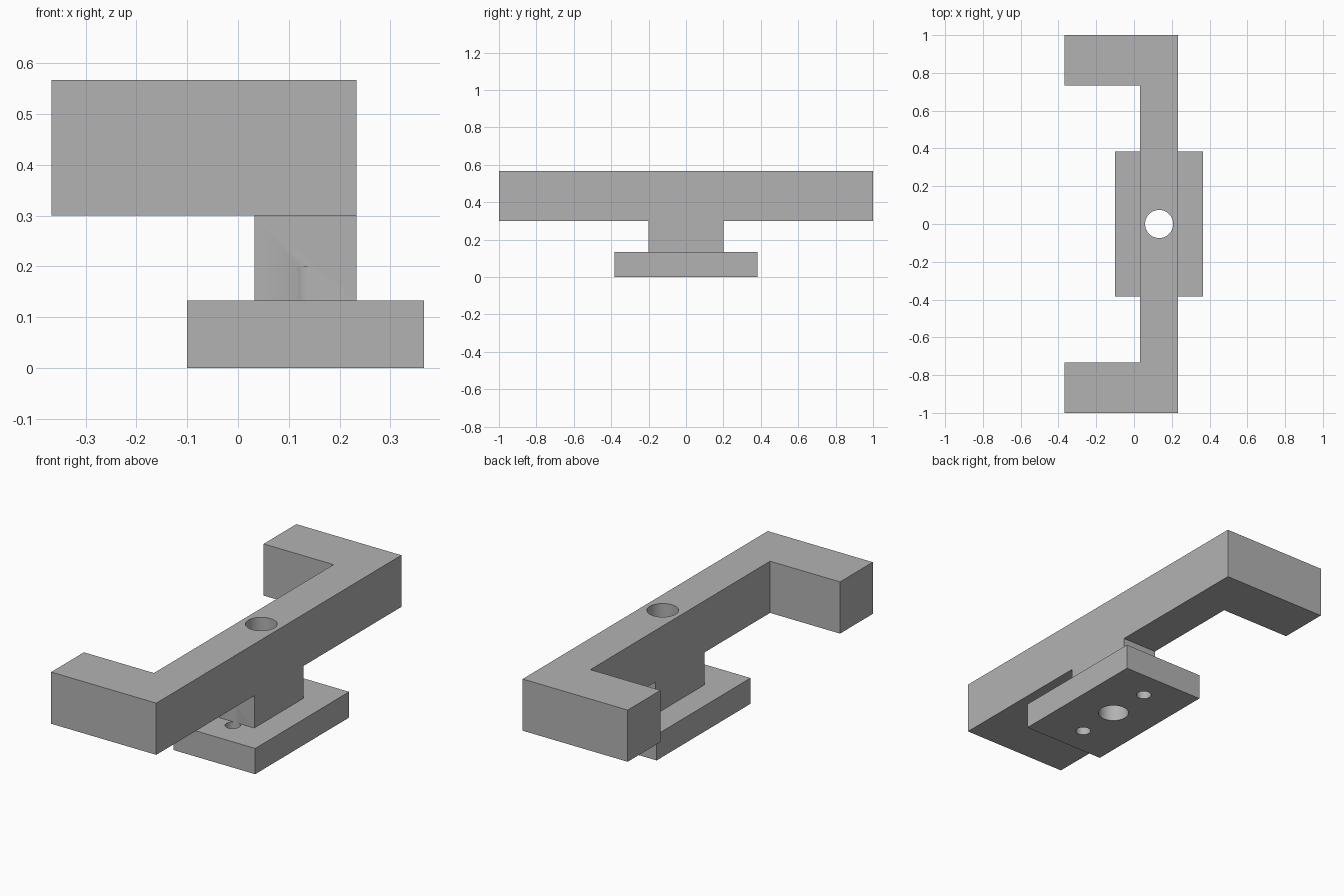
import bpy
import bmesh
import math

cube = bpy.data.objects.get("Cube")
if cube:
    bpy.data.objects.remove(cube, do_unlink=True)

grey = bpy.data.materials.new("plain grey")
grey.use_nodes = True
colour = (0.45, 0.45, 0.45, 1)
grey.diffuse_color = colour
grey.node_tree.nodes["Principled BSDF"].inputs["Base Color"].default_value = colour

AXIS_X = 0.133          # centre line of the base, neck and holes


def prism(name, outline, z0, z1):
    """Extrude a flat outline from z0 up to z1."""
    bm = bmesh.new()
    face = bm.faces.new([bm.verts.new((x, y, z0)) for x, y in outline])
    top = bmesh.ops.extrude_face_region(bm, geom=[face])
    verts = [v for v in top["geom"] if isinstance(v, bmesh.types.BMVert)]
    bmesh.ops.translate(bm, verts=verts, vec=(0, 0, z1 - z0))
    bmesh.ops.recalc_face_normals(bm, faces=bm.faces)
    mesh = bpy.data.meshes.new(name)
    bm.to_mesh(mesh)
    bm.free()
    obj = bpy.data.objects.new(name, mesh)
    bpy.context.collection.objects.link(obj)
    mesh.materials.append(grey)
    return obj


def block(name, half_x, half_y, z0, z1):
    corners = [(-1, -1), (1, -1), (1, 1), (-1, 1)]
    return prism(name, [(AXIS_X + half_x * i, half_y * j) for i, j in corners], z0, z1)


def drill(name, y, radius, z0, z1, sides=48):
    angles = [2 * math.pi * i / sides for i in range(sides)]
    return prism(name, [(AXIS_X + radius * math.cos(a), y + radius * math.sin(a))
                        for a in angles], z0, z1)


def combine(target, tool, operation):
    """Apply a boolean and discard the tool."""
    tool.hide_render = True
    mod = target.modifiers.new(operation.lower(), 'BOOLEAN')
    mod.operation = operation
    mod.solver = 'EXACT'
    mod.object = tool
    bpy.context.view_layer.objects.active = target
    bpy.ops.object.modifier_apply(modifier=mod.name)
    bpy.data.objects.remove(tool, do_unlink=True)


# C-shaped bar with an arm at each end
near = [(-0.367, -0.733), (-0.367, -1), (0.233, -1)]
inner = (0.033, -0.733)
half = [inner] + near
bar = prism("handle_bracket", half + [(x, -y) for x, y in reversed(half)], 0.3, 0.567)

# Neck and mounting base, merged with the bar
combine(bar, block("neck", 0.1, 0.2, 0.1, 0.4), 'UNION')
combine(bar, block("base", 0.2335, 0.383, 0, 0.133), 'UNION')

# Central through hole and two screw holes that graze the neck
combine(bar, drill("centre_drill", 0, 0.0745, -0.1, 0.7), 'DIFFERENCE')
for side in (-1, 1):
    combine(bar, drill("screw_drill", side * 0.233, 0.0362, -0.1, 0.2), 'DIFFERENCE')

# Clean flat faces and smooth the round walls only
bm = bmesh.new()
bm.from_mesh(bar.data)
bmesh.ops.remove_doubles(bm, verts=bm.verts, dist=0.0001)
bmesh.ops.dissolve_limit(bm, angle_limit=math.radians(1), verts=bm.verts, edges=bm.edges)
bm.to_mesh(bar.data)
bm.free()
bpy.ops.object.select_all(action='DESELECT')
bar.select_set(True)
bpy.context.view_layer.objects.active = bar
bpy.ops.object.shade_smooth_by_angle(angle=math.radians(30))
